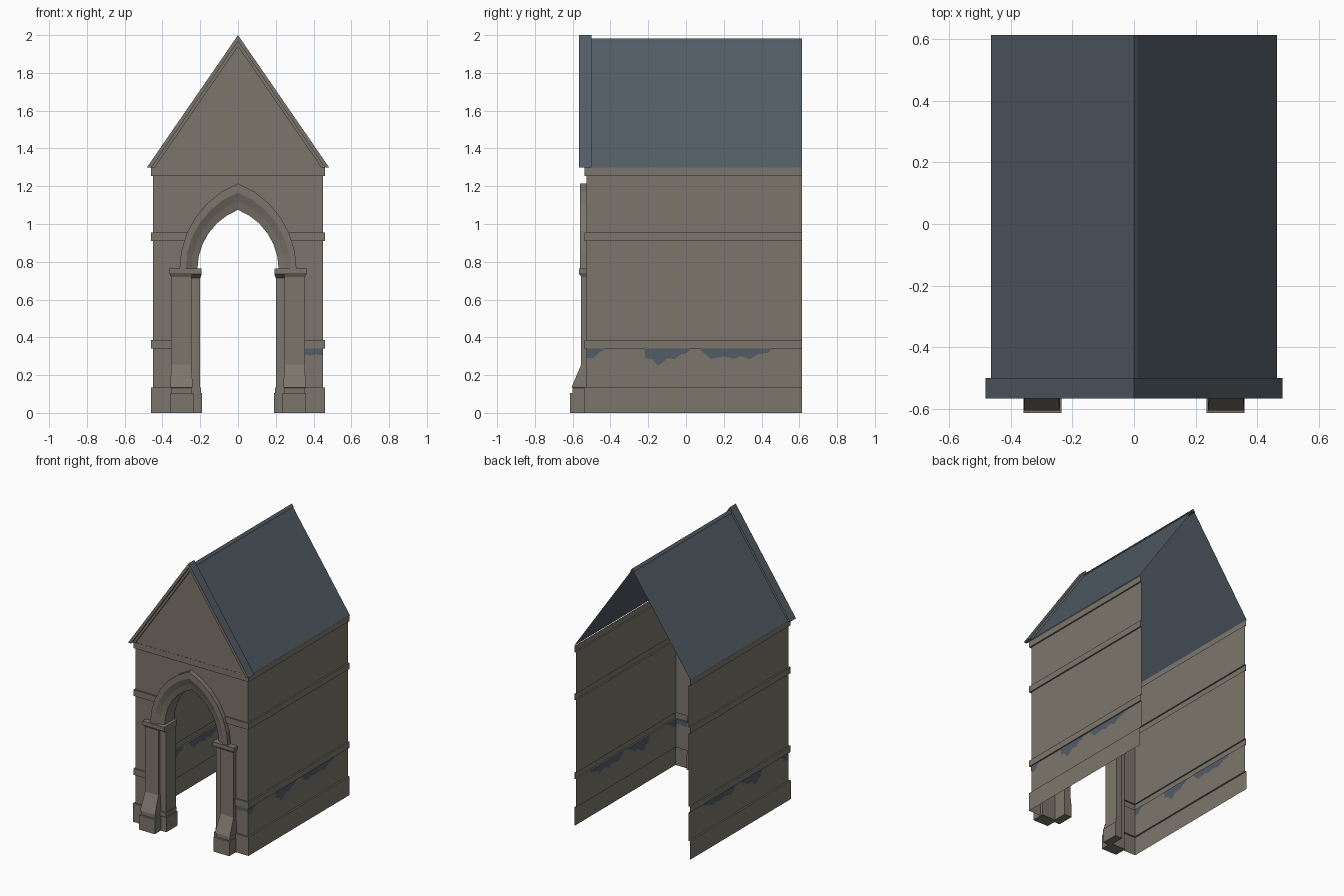
import bpy, bmesh, math

if "Cube" in bpy.data.objects:
    bpy.data.objects.remove(bpy.data.objects["Cube"])


def material(name, rgb):
    m = bpy.data.materials.new(name)
    m.diffuse_color = (*rgb, 1)
    m.use_nodes = True
    m.node_tree.nodes["Principled BSDF"].inputs["Base Color"].default_value = m.diffuse_color
    return m


STONE = material("warm_grey_stone", (0.20, 0.18, 0.148))
SLATE = material("blue_grey_slate", (0.085, 0.108, 0.134))


def build(name, verts, faces, mats, both=True, solid=False):
    """Make an object; both=True adds the copy mirrored across x = 0."""
    verts, faces = list(verts), [tuple(f) for f in faces]
    if both:
        n = len(verts)
        faces += [tuple(i + n for i in reversed(f)) for f in faces]
        verts += [(-x, y, z) for x, y, z in verts]
    me = bpy.data.meshes.new(name)
    me.from_pydata(verts, [], faces)
    bm = bmesh.new()
    bm.from_mesh(me)
    bmesh.ops.remove_doubles(bm, verts=bm.verts, dist=1e-5)
    if solid:
        bmesh.ops.recalc_face_normals(bm, faces=bm.faces)
    bm.to_mesh(me)
    bm.free()
    ob = bpy.data.objects.new(name, me)
    bpy.context.collection.objects.link(ob)
    for m in mats:
        me.materials.append(m)
    return ob


def grid(name, rows, mats):
    """Sheet through equal-length rows of points."""
    w = len(rows[0])
    faces = [(r * w + c, (r + 1) * w + c, (r + 1) * w + c + 1, r * w + c + 1)
             for r in range(len(rows) - 1) for c in range(w - 1)]
    return build(name, [p for row in rows for p in row], faces, mats)


def loft(name, rings):
    """Square-section post from (x0, x1, y_front, y_back, z) sections."""
    verts, faces = [], []
    for x0, x1, yf, yb, z in rings:
        verts += [(x0, yf, z), (x1, yf, z), (x1, yb, z), (x0, yb, z)]
    for r in range(len(rings) - 1):
        for c in range(4):
            d = (c + 1) % 4
            faces.append((r * 4 + c, r * 4 + d, r * 4 + 4 + d, r * 4 + 4 + c))
    last = len(rings) * 4
    faces += [(3, 2, 1, 0), tuple(range(last - 4, last))]
    return build(name, verts, faces, [STONE], solid=True)


def prism(name, pts, y0, y1, mats):
    """Closed x-z outline extruded along y."""
    n = len(pts)
    verts = [(x, y0, z) for x, z in pts] + [(x, y1, z) for x, z in pts]
    faces = [tuple(range(n)), tuple(range(2 * n - 1, n - 1, -1))]
    faces += [(i, (i + 1) % n, (i + 1) % n + n, i + n) for i in range(n)]
    return build(name, verts, faces, mats, both=False, solid=True)


SPRING, FRONT, BACK = 0.76, -0.527, 0.614


def arc(a, h):
    """Centre offset and radius of a pointed arch of half width a, rise h."""
    c = (h * h - a * a) / (2 * a)
    return c, a + c


# Walls: moulded profile swept along the side and round to the arch
HOLE_A, HOLE_H = 0.29, 0.42
hc, hr = arc(HOLE_A, HOLE_H)


def hole_x(z):
    if z <= SPRING:
        return HOLE_A
    if z >= SPRING + HOLE_H:
        return 0.0
    return max(0.0, math.sqrt(hr ** 2 - (z - SPRING) ** 2) - hc)


profile = [(0.011, 0), (0.011, 0.135)]
for lo, hi in ((0.34, 0.385), (0.91, 0.955), (1.255, 1.3)):
    z_prev = profile[-1][1]
    profile.append((0, z_prev))
    profile += [(0, z) for z in (0.76, 0.84, 1.02, 1.08, 1.13, 1.16, 1.18)
                if z_prev < z < lo]
    profile += [(0, lo), (0.01, lo), (0.01, hi)]
grid("walls", [[(0.45 + o, BACK, z), (0.45 + o, FRONT - o, z),
                (hole_x(z), FRONT - o, z)] for o, z in profile], [STONE])

# Arch moulding
section = [(1, FRONT), (1, -0.56), (0.66, -0.56), (0.33, -0.542),
           (0, -0.53), (0, -0.42)]
rows, STEPS = [], 6
for i in range(STEPS + 1):
    row = []
    for t, y in section:
        a, h = 0.215 + 0.095 * t, 0.315 + 0.14 * t
        c, r = arc(a, h)
        ang = math.acos(c / r) * i / STEPS
        row.append((r * math.cos(ang) - c, y, SPRING + r * math.sin(ang)))
    rows.append(row)
grid("arch_moulding", rows, [STONE])

# Buttress pilasters beside the doorway
loft("pilasters", [(x0, x1, yf, -0.52, z) for x0, x1, yf, z in (
    (0.235, 0.36, -0.614, 0), (0.235, 0.36, -0.614, 0.105),
    (0.245, 0.355, -0.600, 0.105), (0.245, 0.355, -0.600, 0.132),
    (0.24, 0.358, -0.606, 0.135), (0.24, 0.358, -0.602, 0.145),
    (0.247, 0.354, -0.555, 0.255), (0.247, 0.354, -0.555, 0.72),
    (0.238, 0.365, -0.567, 0.74), (0.238, 0.365, -0.567, 0.765))])

# Door jambs with base and capital
loft("door_jambs", [(x0, 0.25, yf, -0.42, z) for x0, yf, z in (
    (0.19, -0.545, 0), (0.19, -0.545, 0.105), (0.197, -0.54, 0.105),
    (0.197, -0.54, 0.135), (0.2, -0.535, 0.135), (0.2, -0.535, 0.715),
    (0.192, -0.567, 0.735), (0.192, -0.567, 0.765))])

# Gable wall
build("gable", [(-0.457, -0.536, 1.3), (0.457, -0.536, 1.3), (0, -0.536, 1.966)],
      [(0, 1, 2)], [STONE], both=False)

# Roof slopes and ridge cap
build("roof", [(0.465, -0.53, 1.3), (0.465, BACK, 1.3), (0, BACK, 1.975), (0, -0.53, 1.975)],
      [(0, 1, 2, 3)], [SLATE])
prism("ridge_cap", [(0.015, 1.958), (0.013, 1.968), (0, 1.982),
                    (-0.013, 1.968), (-0.015, 1.958)], -0.51, BACK, [SLATE])


# Gable coping: outer slab with slate top, inner stone moulding
def chevron(name, outer, inner, y0, y1):
    (xo, zo), (xi, zi) = outer, inner
    return prism(name, [(xo, 1.3), (0, zo), (-xo, 1.3), (-xi, 1.3), (0, zi), (xi, 1.3)],
                 y0, y1, [STONE, SLATE])


coping = chevron("gable_coping", (0.482, 2.0), (0.458, 1.967), -0.567, -0.5)
for p in coping.data.polygons:
    if p.normal.z > 0.1:
        p.material_index = 1
chevron("gable_moulding", (0.459, 1.968), (0.44, 1.94), -0.55, -0.53)

# Ragged slate-coloured stains hanging under the lower string course
stains = (
    ((-0.524, .29), (-.49, .29), (-.46, .32), (-.43, .335)),
    ((-.22, .33), (-.215, .29), (-.18, .285), (-.15, .25), (-.12, .27), (-.10, .29),
     (-.06, .285), (-.03, .31), (0, .315), (.02, .335)),
    ((.08, .33), (.11, .305), (.13, .285), (.2, .30), (.25, .287), (.29, .30),
     (.34, .285), (.38, .31), (.44, .32), (.45, .335)))
verts, faces = [], []
for s in stains:
    for x in (0.447, 0.453):
        for (ya, za), (yb, zb) in zip(s, s[1:]):
            n = len(verts)
            verts += [(x, ya, za), (x, yb, zb), (x, yb, .34), (x, ya, .34)]
            f = (n, n + 1, n + 2, n + 3)
            faces.append(f if x > 0.45 else f[::-1])
build("wall_stains", verts, faces, [SLATE])
prism("front_stain", [(.35, .31), (.38, .305), (.41, .31), (.45, .305), (.45, .34), (.35, .34)],
      FRONT - 0.003, FRONT + 0.003, [SLATE])
